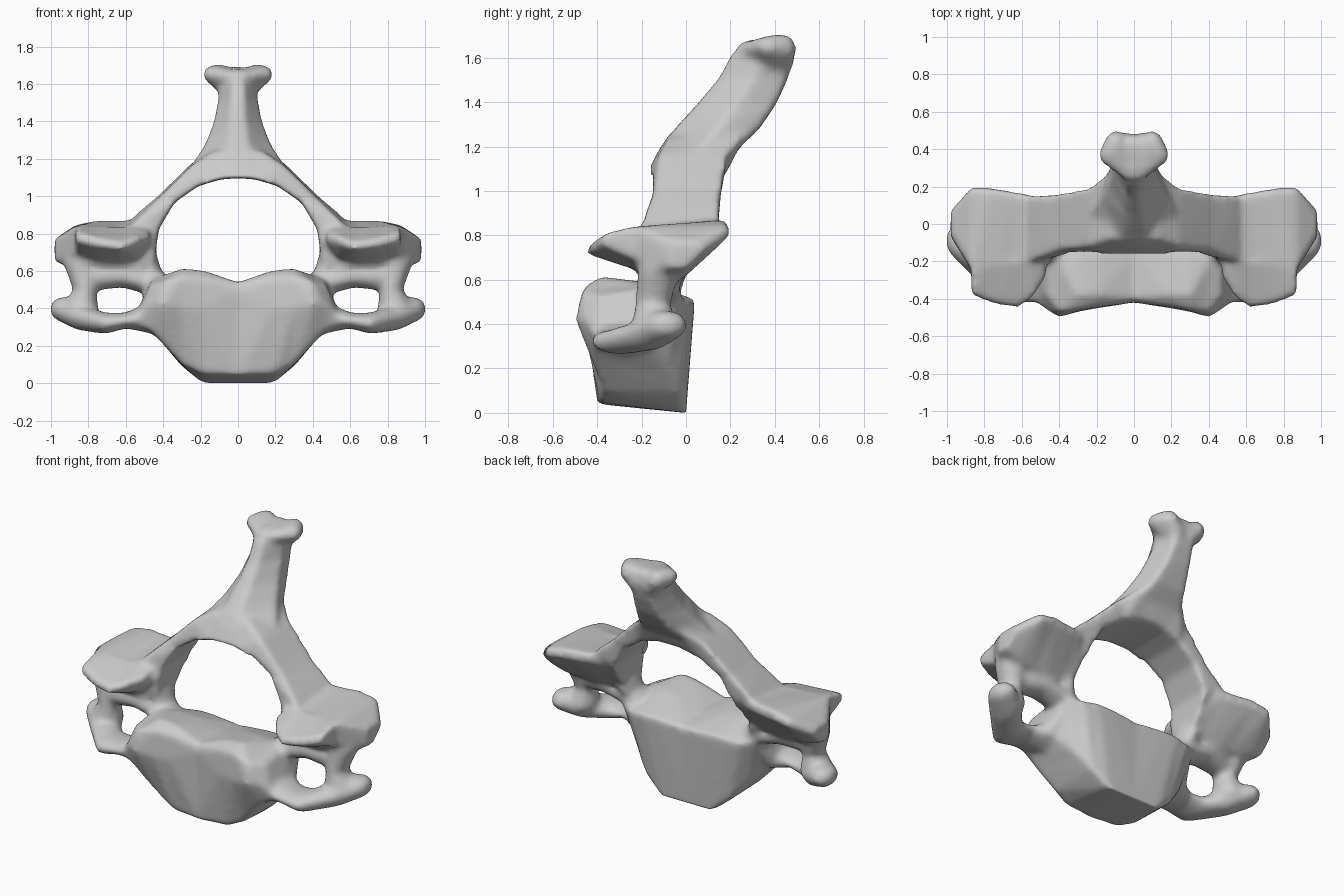
import bpy, bmesh

bone = bmesh.new()


def hull(points):
    """Add one convex lump to the bone."""
    b = bmesh.new()
    for p in points:
        b.verts.new(p)
    bmesh.ops.remove_doubles(b, verts=b.verts, dist=0.0005)
    r = bmesh.ops.convex_hull(b, input=b.verts)
    junk = {g for g in r["geom_interior"] + r["geom_unused"] if isinstance(g, bmesh.types.BMVert)}
    bmesh.ops.delete(b, geom=list(junk), context='VERTS')
    bmesh.ops.recalc_face_normals(b, faces=b.faces)
    me = bpy.data.meshes.new("lump")
    b.to_mesh(me)
    b.free()
    bone.from_mesh(me)
    bpy.data.meshes.remove(me)


def loft(sections):
    """Join consecutive sections, on the left and right sides."""
    for a, c in zip(sections, sections[1:]):
        for s in (1, -1):
            hull([(s * x, y, z) for x, y, z in a + c])


def ball(x, y, z, rx, ry, rz):
    b = bmesh.new()
    bmesh.ops.create_icosphere(b, subdivisions=2, radius=1)
    pts = [(x + v.co.x * rx, y + v.co.y * ry, z + v.co.z * rz) for v in b.verts]
    b.free()
    return pts


def slices(table):
    """y-z outlines placed at successive x."""
    return [[(x, y, z) for y, z in outline] for x, outline in table]


# vertebral body
loft(slices([
    (0.0, [(-.40, .04), (-.42, .5), (-.40, .54), (-.15, .53), (.03, .50), (0, 0)]),
    (.19, [(-.39, .05), (-.45, .4), (-.44, .56), (-.38, .605), (-.18, .58), (.04, .51), (0, 0)]),
    (.30, [(-.37, .10), (-.47, .4), (-.46, .57), (-.38, .615), (-.18, .59), (.04, .51), (-.02, .09)]),
    (.40, [(-.40, .21), (-.50, .42), (-.47, .54), (-.2, .58), (.02, .50), (-.08, .21)]),
    (.47, [(-.41, .28), (-.46, .42), (-.38, .53), (-.1, .57), (-.02, .51), (-.15, .29)]),
    (.53, [(-.40, .30), (-.42, .36), (-.3, .40), (-.16, .38), (-.16, .31)]),
]))

# articular masses: thin front facet lips, then the blocks behind
loft(slices([
    (.47, [(-.28, .76), (-.28, .80), (-.1, .85), (-.1, .72)]),
    (.54, [(-.39, .74), (-.39, .78), (-.17, .85), (-.1, .66), (-.25, .67)]),
    (.62, [(-.45, .715), (-.44, .755), (-.2, .835), (-.1, .65), (-.25, .65)]),
    (.75, [(-.43, .73), (-.42, .775), (-.2, .84), (-.1, .65), (-.25, .66)]),
    (.87, [(-.38, .76), (-.37, .81), (-.24, .84), (-.1, .72), (-.25, .70)]),
]))
loft(slices([
    (.44, [(-.2, .66), (-.21, .77), (.05, .89), (.12, .86), (0, .65)]),
    (.54, [(-.21, .84), (.15, .875), (.15, .82), (-.04, .59), (-.2, .60)]),
    (.64, [(-.22, .825), (.16, .87), (.175, .82), (-.03, .585), (-.18, .57), (-.24, .66)]),
    (.75, [(-.22, .835), (.18, .87), (.195, .82), (-.02, .60), (-.18, .59), (-.24, .66)]),
    (.87, [(-.24, .84), (.19, .845), (.20, .80), (-.01, .61), (-.17, .62), (-.24, .70)]),
    (.98, [(-.07, .69), (-.06, .77), (.05, .77), (.08, .73), (0, .65), (-.07, .65)]),
]))

# pedicle bar, lower bar and outer strut enclosing the side opening
loft([ball(.42, -.12, .53, .06, .10, .07), ball(.62, -.12, .575, .06, .1, .065),
      ball(.80, -.14, .57, .07, .08, .08)])
loft([ball(.46, -.1, .60, .05, .1, .07), ball(.52, -.08, .72, .07, .1, .1)])
loft([ball(.44, -.26, .35, .06, .15, .09), ball(.60, -.31, .335, .05, .12, .042),
      ball(.71, -.30, .320, .06, .13, .058), ball(.84, -.17, .35, .07, .12, .07),
      ball(.93, -.09, .395, .08, .10, .07)])
loft([ball(.85, -.14, .38, .11, .11, .06), ball(.815, -.15, .49, .06, .08, .06),
      ball(.84, -.12, .65, .10, .10, .06)])

# laminae: inner (x, z), outer (x, z), y of inner front, outer front, inner back, outer back
loft([[(xi, f, zi), (xi, b, zi), (xo, g, zg), (xo, c, zo)] for xi, zi, xo, zg, zo, f, g, b, c in [
    (.445, .66, .55, .70, .70, -.18, -.18, .02, .03),
    (.425, .82, .56, .855, .89, -.18, -.20, .14, .15),
    (.34, .965, .42, .99, 1.01, -.16, -.14, .155, .16),
    (.21, 1.055, .25, 1.16, 1.175, -.16, -.12, .17, .19),
    (.09, 1.09, .13, 1.24, 1.27, -.17, -.08, .18, .28),
    (0, 1.095, 0, 1.25, 1.30, -.17, -.08, .185, .30)]])

# spinous process: z, half width, front y, back y
loft([[(0, f, z), (.3 * w, f, z), (w, f + .5 * (k - f), z), (.65 * w, k, z), (0, k, z)]
      for z, w, f, k in [
    (1.10, .24, -.165, .18), (1.19, .235, -.12, .235), (1.28, .18, -.05, .33),
    (1.39, .135, .05, .405), (1.51, .11, .15, .46), (1.62, .11, .21, .485)]])

# forked tip
hull(ball(0, .42, 1.65, .07, .06, .045) + ball(0, .28, 1.645, .05, .05, .035))
for s in (1, -1):
    hull(ball(s * .10, .43, 1.645, .06, .07, .065) + ball(s * .135, .37, 1.65, .055, .06, .05)
         + ball(s * .03, .27, 1.635, .04, .04, .035) + ball(s * .04, .41, 1.59, .06, .08, .08))

# fuse everything into one smooth bone
mesh = bpy.data.meshes.new("vertebra")
bone.to_mesh(mesh)
bone.free()
obj = bpy.data.objects.new("vertebra", mesh)
bpy.context.collection.objects.link(obj)
rm = obj.modifiers.new("fuse", 'REMESH')
rm.mode = 'VOXEL'
rm.voxel_size = 0.016
rm.use_smooth_shade = True
sm = obj.modifiers.new("soften", 'SMOOTH')
sm.factor = 0.5
sm.iterations = 13
